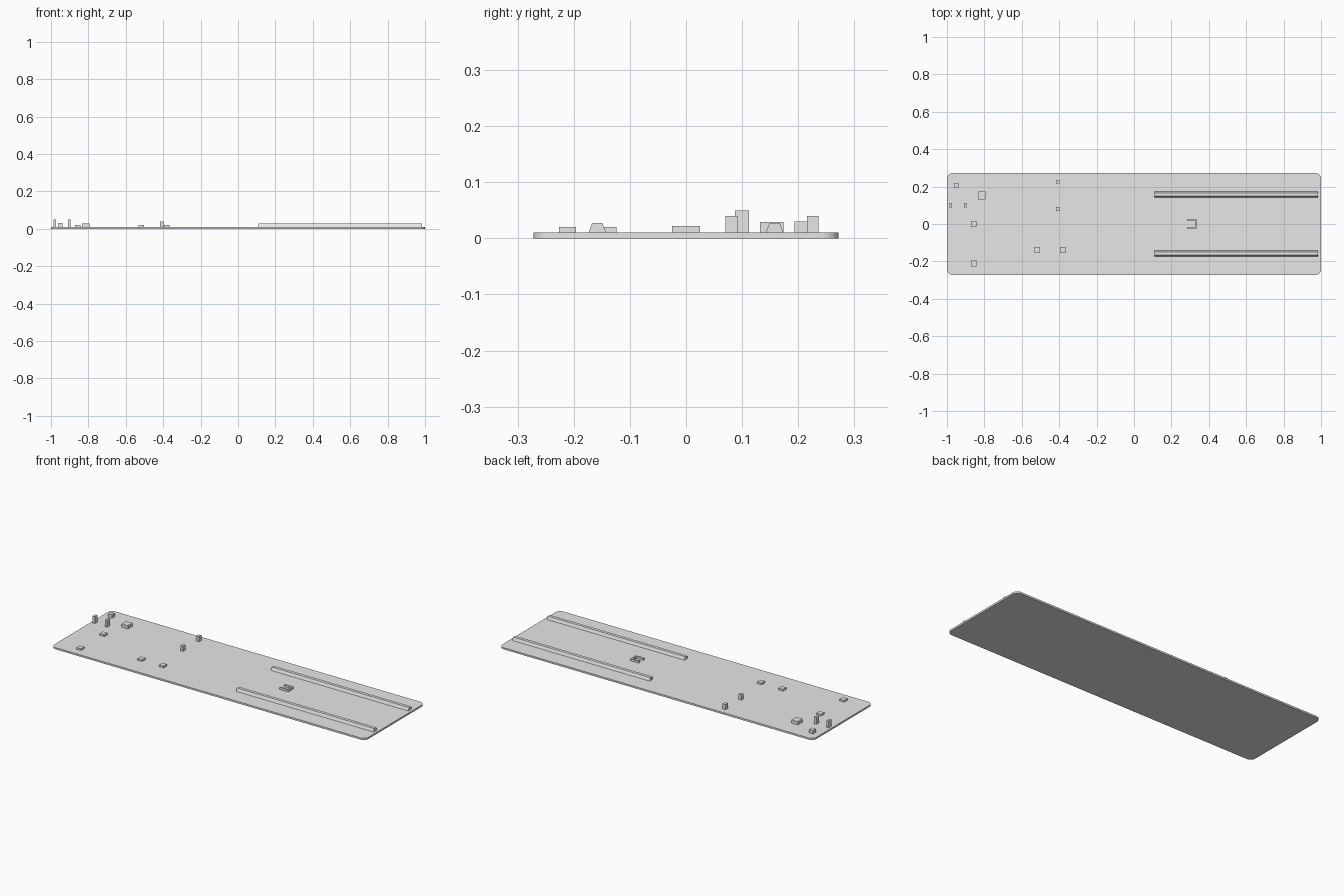
import bpy
import bmesh

if "Cube" in bpy.data.objects:
    bpy.data.objects.remove(bpy.data.objects["Cube"], do_unlink=True)

GREY = (0.8, 0.8, 0.8, 1.0)
grey = bpy.data.materials.new("light_grey")
grey.use_nodes = True
grey.diffuse_color = GREY
for node in grey.node_tree.nodes:
    if node.type == 'BSDF_PRINCIPLED':
        node.inputs["Base Color"].default_value = GREY

PLATE_TOP = 0.01


def finish(bm, name):
    bmesh.ops.recalc_face_normals(bm, faces=bm.faces)
    mesh = bpy.data.meshes.new(name)
    bm.to_mesh(mesh)
    bm.free()
    mesh.materials.append(grey)
    obj = bpy.data.objects.new(name, mesh)
    bpy.context.scene.collection.objects.link(obj)
    return obj


def prism(name, outline, direction):
    """Extrude a flat closed outline along a vector."""
    bm = bmesh.new()
    face = bm.faces.new([bm.verts.new(p) for p in outline])
    new = bmesh.ops.extrude_face_region(bm, geom=[face])["geom"]
    verts = [v for v in new if isinstance(v, bmesh.types.BMVert)]
    bmesh.ops.translate(bm, verts=verts, vec=direction)
    return finish(bm, name)


def block(name, x, y, sx, sy, top):
    hx, hy = sx / 2, sy / 2
    outline = [(x + i * hx, y + j * hy, PLATE_TOP)
               for i, j in ((-1, -1), (1, -1), (1, 1), (-1, 1))]
    return prism(name, outline, (0, 0, top - PLATE_TOP))


# Base plate with rounded corners
bm = bmesh.new()
bmesh.ops.create_cube(bm, size=1)
for v in bm.verts:
    v.co = (v.co.x * 2, v.co.y * 0.544, (v.co.z + 0.5) * PLATE_TOP)
upright = [e for e in bm.edges
           if abs(e.verts[0].co.z - e.verts[1].co.z) > PLATE_TOP / 2]
bmesh.ops.bevel(bm, geom=upright, offset=0.03, segments=8, profile=0.5,
                affect='EDGES')
plate = finish(bm, "base_plate")
for p in plate.data.polygons:
    p.use_smooth = abs(p.normal.z) < 0.5
bpy.context.view_layer.objects.active = plate
plate.select_set(True)
bpy.ops.object.shade_smooth_by_angle()

# Pair of long rails with sloping sides
for side, label in ((1, "left"), (-1, "right")):
    y = side * 0.158
    profile = [(0.11, y - 0.016, PLATE_TOP), (0.11, y + 0.016, PLATE_TOP),
               (0.11, y + 0.009, 0.027), (0.11, y - 0.009, 0.027)]
    prism("rail_" + label, profile, (0.875, 0, 0))

# U-shaped bracket between the rails
outer, inner = 0.025, 0.016
bracket = [(0.283, -outer), (0.337, -outer), (0.337, outer), (0.283, outer),
           (0.283, inner), (0.328, inner), (0.328, -inner), (0.283, -inner)]
prism("bracket", [(x, y, PLATE_TOP) for x, y in bracket],
      (0, 0, 0.022 - PLATE_TOP))

# Thin upright posts
for i, x in enumerate((-0.98, -0.902)):
    block(f"thin_post_{i + 1}", x, 0.1, 0.014, 0.025, 0.05)

# Middle posts
for i, y in enumerate((0.226, 0.081)):
    block(f"middle_post_{i + 1}", -0.408, y, 0.018, 0.021, 0.04)

# Low square pads
for i, (x, y) in enumerate(((-0.856, 0), (-0.856, -0.211),
                            (-0.517, -0.139), (-0.38, -0.139))):
    block(f"low_pad_{i + 1}", x, y, 0.029, 0.03, 0.02)

# Taller box and corner box
block("large_box", -0.814, 0.153, 0.04, 0.042, 0.029)
block("corner_box", -0.95, 0.206, 0.025, 0.025, 0.03)
